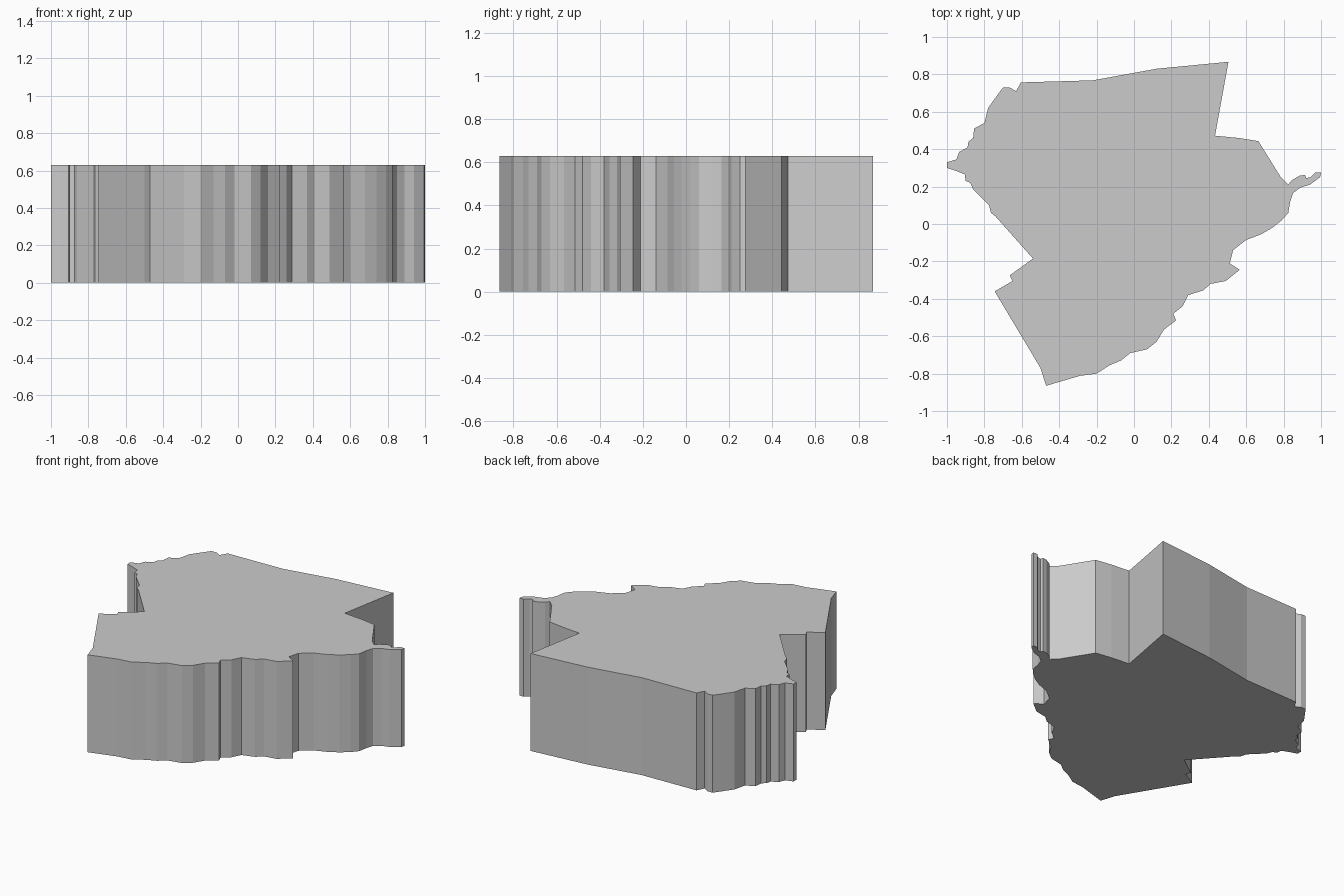
import bpy, bmesh

HEIGHT = 0.63

# Outline of the slab, read clockwise from the top right corner
north_east = [(.505, .867), (.433, .472), (.56, .46), (.665, .443), (.785, .25),
              (.825, .212), (.845, .235), (.885, .258), (.915, .262), (.92, .245),
              (.945, .25), (.97, .275), (1, .275), (.995, .25), (.94, .21),
              (.89, .195), (.85, .165)]
south_east = [(.835, .12), (.825, .06), (.79, .02), (.74, -.02), (.68, -.055),
              (.6, -.085), (.53, -.14), (.512, -.21), (.565, -.245), (.49, -.305),
              (.41, -.32), (.37, -.355), (.29, -.38), (.26, -.44), (.21, -.48),
              (.225, -.515), (.16, -.565), (.12, -.63), (.07, -.67), (-.02, -.69),
              (-.07, -.73), (-.13, -.755), (-.2, -.80), (-.29, -.812)]
south_west = [(-.47, -.865), (-.50, -.77), (-.745, -.36), (-.65, -.305),
              (-.665, -.275), (-.54, -.185), (-.74, .04), (-.765, .06), (-.775, .1),
              (-.86, .185), (-.875, .22), (-.9, .23), (-.905, .265), (-.955, .285)]
north_west = [(-1, .3), (-1, .33), (-.95, .345), (-.935, .385), (-.89, .41),
              (-.885, .44), (-.86, .46), (-.855, .51), (-.8, .54), (-.78, .62),
              (-.73, .69), (-.7, .73), (-.665, .73), (-.63, .71), (-.605, .757),
              (-.22, .768), (.12, .83)]
outline = north_east + south_east + south_west + north_west


def extrude_outline(name, points, height):
    """Flat n-gon raised into a solid with straight walls."""
    bm = bmesh.new()
    base = bm.faces.new([bm.verts.new((x, y, 0)) for x, y in points])
    raised = bmesh.ops.extrude_face_region(bm, geom=[base], use_keep_orig=True)
    top = [v for v in raised["geom"] if isinstance(v, bmesh.types.BMVert)]
    bmesh.ops.translate(bm, verts=top, vec=(0, 0, height))
    bmesh.ops.recalc_face_normals(bm, faces=bm.faces)
    mesh = bpy.data.meshes.new(name)
    bm.to_mesh(mesh)
    bm.free()
    obj = bpy.data.objects.new(name, mesh)
    bpy.context.collection.objects.link(obj)
    return obj


# Map-shaped slab
extrude_outline("map_slab", outline, HEIGHT)
